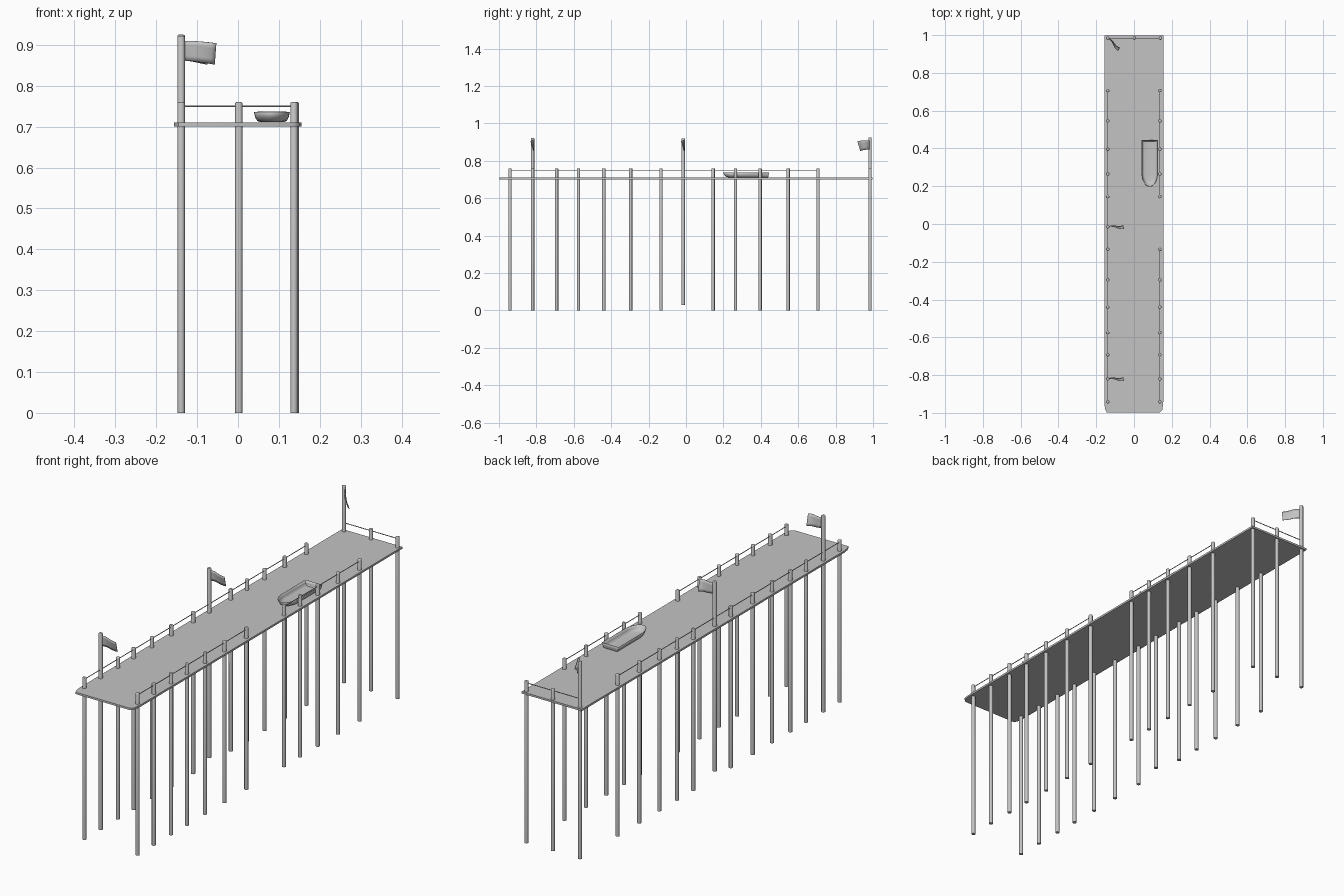
import bpy, bmesh, math

if "Cube" in bpy.data.objects:
    bpy.data.objects.remove(bpy.data.objects["Cube"])

grey = bpy.data.materials.new("weathered_grey")
grey.diffuse_color = (0.55, 0.55, 0.55, 1)
grey.use_nodes = True
grey.node_tree.nodes["Principled BSDF"].inputs["Base Color"].default_value = grey.diffuse_color


def make(name, bm, smooth=True):
    bmesh.ops.recalc_face_normals(bm, faces=bm.faces[:])
    me = bpy.data.meshes.new(name)
    bm.to_mesh(me)
    bm.free()
    me.materials.append(grey)
    ob = bpy.data.objects.new(name, me)
    bpy.context.collection.objects.link(ob)
    if smooth:
        bpy.ops.object.select_all(action='DESELECT')
        ob.select_set(True)
        bpy.context.view_layer.objects.active = ob
        bpy.ops.object.shade_smooth_by_angle(angle=math.radians(50))
    return ob


def post(name, x, y, top, bottom=0.0, r=0.009):
    bm = bmesh.new()
    bmesh.ops.create_cone(bm, cap_ends=True, segments=12, radius1=r, radius2=r, depth=top - bottom)
    bmesh.ops.translate(bm, vec=(x, y, (top + bottom) / 2), verts=bm.verts[:])
    # softened post top
    edges = [e for e in bm.edges if all(v.co.z > top - 1e-4 for v in e.verts)]
    bmesh.ops.bevel(bm, geom=edges, offset=0.003, segments=2, affect='EDGES', profile=0.5)
    make(name, bm)


def rail(name, points):
    cu = bpy.data.curves.new(name, 'CURVE')
    cu.dimensions = '3D'
    cu.bevel_depth = 0.0018
    cu.bevel_resolution = 1
    sp = cu.splines.new('POLY')
    sp.points.add(len(points) - 1)
    for p, (x, y) in zip(sp.points, points):
        p.co = (x, y, 0.75, 1)
    cu.materials.append(grey)
    bpy.context.collection.objects.link(bpy.data.objects.new(name, cu))


def flag(x, y, angle):
    # cloth that hangs wider at its free end
    n, m = 8, 4
    bm = bmesh.new()
    ca, sa = math.cos(angle), math.sin(angle)
    grid = []
    for i in range(n + 1):
        u = i / n
        row = []
        for j in range(m + 1):
            v = j / m
            along = 0.086 * u - 0.004 * u * v
            side = 0.004 * math.sin(u * 6) + 0.018 * u * (v - 0.5)
            z = 0.91 - 0.006 * u * u - v * (0.048 + 0.004 * u)
            row.append(bm.verts.new((x + along * ca - side * sa, y + along * sa + side * ca, z)))
        grid.append(row)
    for i in range(n):
        for j in range(m):
            bm.faces.new((grid[i][j], grid[i + 1][j], grid[i + 1][j + 1], grid[i][j + 1]))
    ob = make("flag", bm)
    mod = ob.modifiers.new("thickness", 'SOLIDIFY')
    mod.thickness = 0.002
    mod.offset = 0


# deck with clipped front corners
bm = bmesh.new()
outline = [(-0.145, -0.998), (0.135, -0.998), (0.15, -0.985), (0.155, -0.94),
           (0.155, 0.998), (-0.157, 0.998), (-0.157, -0.95), (-0.153, -0.98)]
face = bm.faces.new([bm.verts.new((x, y, 0.701)) for x, y in outline])
ext = bmesh.ops.extrude_face_region(bm, geom=[face])
bmesh.ops.translate(bm, vec=(0, 0, 0.009), verts=[v for v in ext["geom"] if isinstance(v, bmesh.types.BMVert)])
make("deck", bm)

# side posts, with two flag poles on the left
front_ys = [-0.941, -0.82, -0.692, -0.575, -0.44, -0.296, -0.134]
back_ys = [0.145, 0.265, 0.396, 0.546, 0.706]
left_x, right_x = -0.139, 0.137
for y in front_ys + back_ys:
    post("right_post", right_x, y, 0.76)
    post("left_post", left_x, y, 0.922 if y == -0.82 else 0.76)
post("middle_flag_pole", left_x, -0.015, 0.92, 0.03)

# end posts
post("end_flag_pole", left_x, 0.984, 0.925)
post("end_middle_post", 0.002, 0.984, 0.76)
post("end_right_post", 0.14, 0.984, 0.76)

# hand rails
rail("left_rail", [(left_x, front_ys[0]), (left_x, back_ys[-1])])
rail("right_front_rail", [(right_x, front_ys[0]), (right_x, front_ys[-1])])
rail("right_back_rail", [(right_x, back_ys[0]), (right_x, back_ys[-1])])
rail("end_rail", [(left_x, 0.984), (0.14, 0.984)])

# flags
flag(left_x, -0.82, 0.0)
flag(left_x, -0.015, 0.0)
flag(left_x, 0.984, math.radians(-44))

# open boat: square stern, round bow
bm = bmesh.new()
loops = []
for half, bow, stern, z in [(0.044, 0.198, 0.444, 0.736), (0.041, 0.205, 0.442, 0.723),
                            (0.036, 0.215, 0.44, 0.714), (0.028, 0.228, 0.438, 0.711)]:
    pts = [(half, stern)]
    for i in range(17):
        a = math.pi * i / 16
        pts.append((half * math.cos(a), 0.275 - (0.275 - bow) * math.sin(a)))
    pts.append((-half, stern))
    loops.append([bm.verts.new((0.083 + x, y, z)) for x, y in pts])
for a, b in zip(loops, loops[1:]):
    for i in range(len(a)):
        k = (i + 1) % len(a)
        bm.faces.new((a[i], a[k], b[k], b[i]))
bm.faces.new(loops[-1])
boat = make("boat", bm)
mod = boat.modifiers.new("hull_thickness", 'SOLIDIFY')
mod.thickness = 0.002
